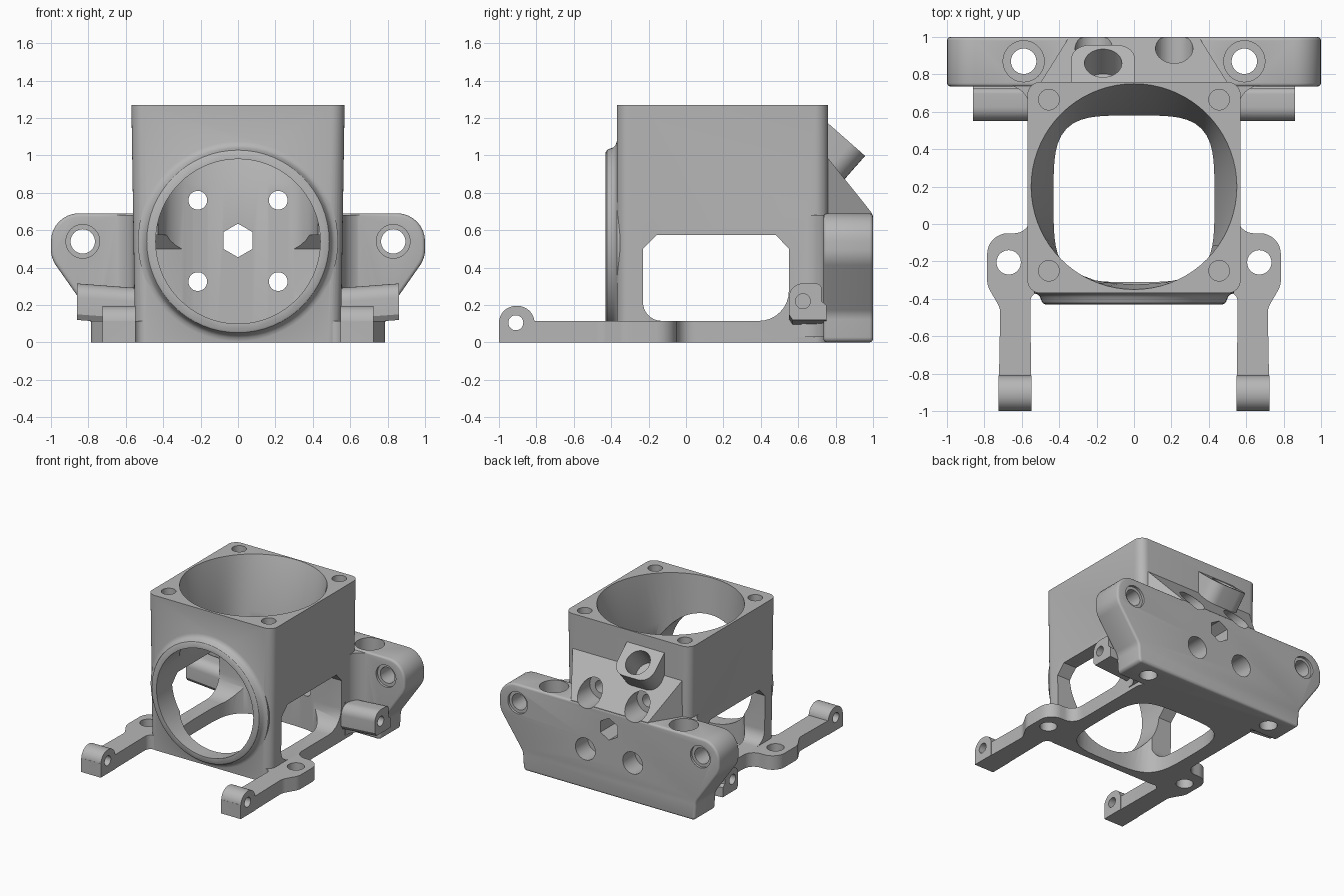
import bpy, bmesh, math
from mathutils import Vector

if "Cube" in bpy.data.objects:
    bpy.data.objects.remove(bpy.data.objects["Cube"], do_unlink=True)

grey = bpy.data.materials.new("plain_grey")
grey.use_nodes = True
grey.diffuse_color = (0.47, 0.47, 0.47, 1)
grey.node_tree.nodes["Principled BSDF"].inputs["Base Color"].default_value = (0.47, 0.47, 0.47, 1)


def solid(name, loops):
    """Closed skin through loops of equal point count, capped at both ends."""
    bm = bmesh.new()
    rings = [[bm.verts.new(p) for p in loop] for loop in loops]
    n = len(rings[0])
    for a, b in zip(rings, rings[1:]):
        for i in range(n):
            j = (i + 1) % n
            bm.faces.new((a[i], a[j], b[j], b[i]))
    bm.faces.new(rings[0])
    bm.faces.new(rings[-1])
    bmesh.ops.recalc_face_normals(bm, faces=bm.faces)
    mesh = bpy.data.meshes.new(name)
    bm.to_mesh(mesh)
    bm.free()
    mesh.materials.append(grey)
    ob = bpy.data.objects.new(name, mesh)
    bpy.context.collection.objects.link(ob)
    return ob


def place(p, axis, t):
    u, v = p
    return {"x": (t, u, v), "y": (u, t, v), "z": (u, v, t)}[axis]


def prism(name, pts, axis, a, b):
    return solid(name, [[place(p, axis, t) for p in pts] for t in (a, b)])


def circle(c, r, n=40, phase=0.0):
    return [(c[0] + r * math.cos(phase + math.tau * i / n),
             c[1] + r * math.sin(phase + math.tau * i / n)) for i in range(n)]


def rounded(corners, seg=8):
    """Polygon from (u, v, radius) corners with filleted corners."""
    out = []
    for i, (x, y, r) in enumerate(corners):
        p = Vector((x, y))
        if r == 0:
            out.append((x, y))
            continue
        u = (Vector(corners[i - 1][:2]) - p).normalized()
        v = (Vector(corners[(i + 1) % len(corners)][:2]) - p).normalized()
        half = u.angle(v) / 2
        c = p + (u + v).normalized() * r / math.sin(half)
        va, vb = p + u * r / math.tan(half) - c, p + v * r / math.tan(half) - c
        w = va.angle(vb)
        for k in range(seg + 1):
            f = k / seg
            out.append(tuple(c + (va * math.sin((1 - f) * w) + vb * math.sin(f * w)) / math.sin(w)))
    return out


def apply(target, mod):
    bpy.context.view_layer.objects.active = target
    bpy.ops.object.modifier_apply(modifier=mod.name)


def combine(target, operation, parts):
    for part in parts:
        mod = target.modifiers.new("bool", "BOOLEAN")
        mod.operation, mod.solver, mod.object = operation, "EXACT", part
        apply(target, mod)
        bpy.data.objects.remove(part, do_unlink=True)


def hole(c, r, axis, a, b, n=40, phase=0.0):
    return prism("hole_cutter", circle(c, r, n, phase), axis, a, b)


# Housing: slightly flared square tower
def tower(h, z):
    c = [(-h, -0.37, 0.07), (h, -0.37, 0.07), (h, 0.76, 0.07), (-h, 0.76, 0.07)]
    return [(x, y, z) for x, y in rounded(c)]


housing = solid("housing", [tower(0.55, 0), tower(0.57, 1.27)])

# Flared ring around the front opening
ring = [(-0.34, 0.535), (-0.37, 0.535), (-0.377, 0.515), (-0.39, 0.502),
        (-0.41, 0.495), (-0.423, 0.488), (-0.43, 0.475)]
front_ring = solid("front_ring", [[place(p, "y", y) for p in circle((0, 0.54), r, 64)] for y, r in ring])

# Rear mounting block with two ears
right_half = [(0.78, 0, 0.03), (0.79, 0.15, 0.1), (1.0, 0.45, 0.15), (1.0, 0.69, 0.149)]
left_half = [(-x, z, r) for x, z, r in reversed(right_half)]
block = prism("rear_block", rounded(right_half + left_half), "y", 0.735, 1.0)
bev = block.modifiers.new("bevel", "BEVEL")
bev.width, bev.segments, bev.limit_method, bev.angle_limit = 0.018, 3, "ANGLE", math.radians(60)
apply(block, bev)


# Sloped shoulder from the housing down to the block
def shoulder(h, y, top):
    return [(-h, y, 0.4), (h, y, 0.4), (h, y, top), (-h, y, top)]


slope = solid("rear_slope", [shoulder(0.535, 0.7, 1.06), shoulder(0.35, 0.995, 0.69)])

# Tilted cable spout on the rear
mouth = Vector((-0.165, 0.86, 1.083))
along = Vector((0, 0.66, 0.75)).normalized()
across = Vector((0, along.z, -along.y))


def tilted(pts, depth):
    return [mouth + along * depth + Vector((u, 0, 0)) + across * v for u, v in pts]


spout_shape = rounded([(-0.17, -0.24, 0), (0.17, -0.24, 0), (0.17, 0.13, 0.1), (-0.17, 0.13, 0.1)])
spout = solid("spout", [tilted(spout_shape, d) for d in (-0.3, 0)])

# Fillets where the housing meets the block
fillets = []
for s in (-1, 1):
    web = rounded([(0.5, 0.76, 0), (0.5, 0.6, 0), (0.556, 0.6, 0), (0.556, 0.742, 0.13),
                   (0.74, 0.742, 0), (0.74, 0.76, 0)])
    fillets.append(prism("fillet", [(s * x, y) for x, y in web], "z", 0.03, 0.68))
combine(housing, "UNION", [front_ring, block, slope, spout] + fillets)


# Main cavity: round at the top, squarish below
def cavity(z, t):
    pts = []
    for i in range(72):
        a = math.tau * i / 72
        c, s = math.cos(a), math.sin(a)
        k = (c ** 4 + s ** 4) ** -0.25
        x = 0.55 * c * (1 - t) + 0.43 * k * c * t
        y = (0.2 + 0.55 * s) * (1 - t) + (0.135 + 0.445 * k * s) * t
        pts.append((x, y, z))
    return pts


cutters = [solid("cavity_cutter", [cavity(1.3, 0), cavity(1.27, 0), cavity(0.85, 1), cavity(-0.1, 1)]),
           hole((0, 0.54), 0.44, "y", -0.6, 0.3, 72)]

# Side windows through both walls
window = rounded([(-0.23, 0.115, 0.1), (0.55, 0.115, 0.16), (0.55, 0.5, 0), (0.48, 0.575, 0),
                  (-0.155, 0.575, 0), (-0.23, 0.5, 0)])
cutters.append(prism("window_cutter", window, "x", -0.7, 0.7))

# Screw holes, counterbores, hex socket and spout bore
cutters.append(hole((0, 0.545), 0.09, "y", 0.45, 1.1, 6, math.pi / 2))
cutters.append(solid("spout_cutter", [tilted(circle((0, 0), 0.1), d) for d in (-0.2, 0.1)]))
for s in (-1, 1):
    for z, r, start in ((0.76, 0.1, 0.8), (0.325, 0.09, 0.84)):
        cutters += [hole((s * 0.215, z), 0.05, "y", 0.45, 1.1), hole((s * 0.215, z), r, "y", start, 1.2)]
    ear = (s * 0.83, 0.54)
    cutters += [hole(ear, 0.065, "y", 0.6, 1.1), hole(ear, 0.09, "y", 0.65, 0.755),
                hole(ear, 0.09, "y", 0.98, 1.15)]
    post = (s * 0.59, 0.87)
    cutters += [hole(post, 0.068, "z", -0.1, 0.8), hole(post, 0.11, "z", 0.55, 0.85)]
    for y in (-0.25, 0.665):
        cutters.append(hole((s * 0.455, y), 0.055, "z", 1.1, 1.4))
combine(housing, "DIFFERENCE", cutters)

parts = [housing]
for s, side in ((1, "left"), (-1, "right")):
    # Flat arm with a screw tab and a hinge lug at the tip
    outline = rounded([(0.5, 0.06, 0), (0.552, 0.06, 0), (0.552, -0.05, 0.09), (0.785, -0.05, 0.11),
                       (0.785, -0.33, 0.11), (0.715, -0.45, 0.1), (0.725, -1.0, 0), (0.548, -1.0, 0),
                       (0.555, -0.365, 0.05), (0.48, -0.365, 0)])
    arm = prism(side + "_arm", [(s * x, y) for x, y in outline], "z", 0, 0.115)
    lug = rounded([(-1, 0, 0), (-1, 0.195, 0.09), (-0.81, 0.195, 0.09), (-0.81, 0, 0)])
    combine(arm, "UNION", [prism("lug", lug, "x", s * 0.547, s * 0.725)])
    combine(arm, "DIFFERENCE", [hole((-0.91, 0.105), 0.04, "x", s * 0.4, s * 0.9),
                                hole((s * 0.67, -0.205), 0.065, "z", -0.1, 0.3)])
    # Side clip in front of the block
    shape = rounded([(0.55, 0.13, 0), (0.55, 0.295, 0.075), (0.725, 0.295, 0.03),
                     (0.725, 0.2, 0), (0.75, 0.18, 0), (0.75, 0.1, 0), (0.57, 0.1, 0)])
    clip = solid(side + "_clip", [[(s * x, y, z + lift) for y, z in shape]
                                  for x, lift in ((0.53, -0.005), (0.86, 0.02))])
    combine(clip, "DIFFERENCE", [hole((0.625, 0.22), 0.04, "x", s * 0.6, s * 1.0)])
    parts += [arm, clip]

# Smooth curved surfaces, crisp edges
for ob in bpy.context.selected_objects:
    ob.select_set(False)
for ob in parts:
    ob.select_set(True)
bpy.context.view_layer.objects.active = housing
bpy.ops.object.shade_smooth_by_angle(angle=math.radians(32))
